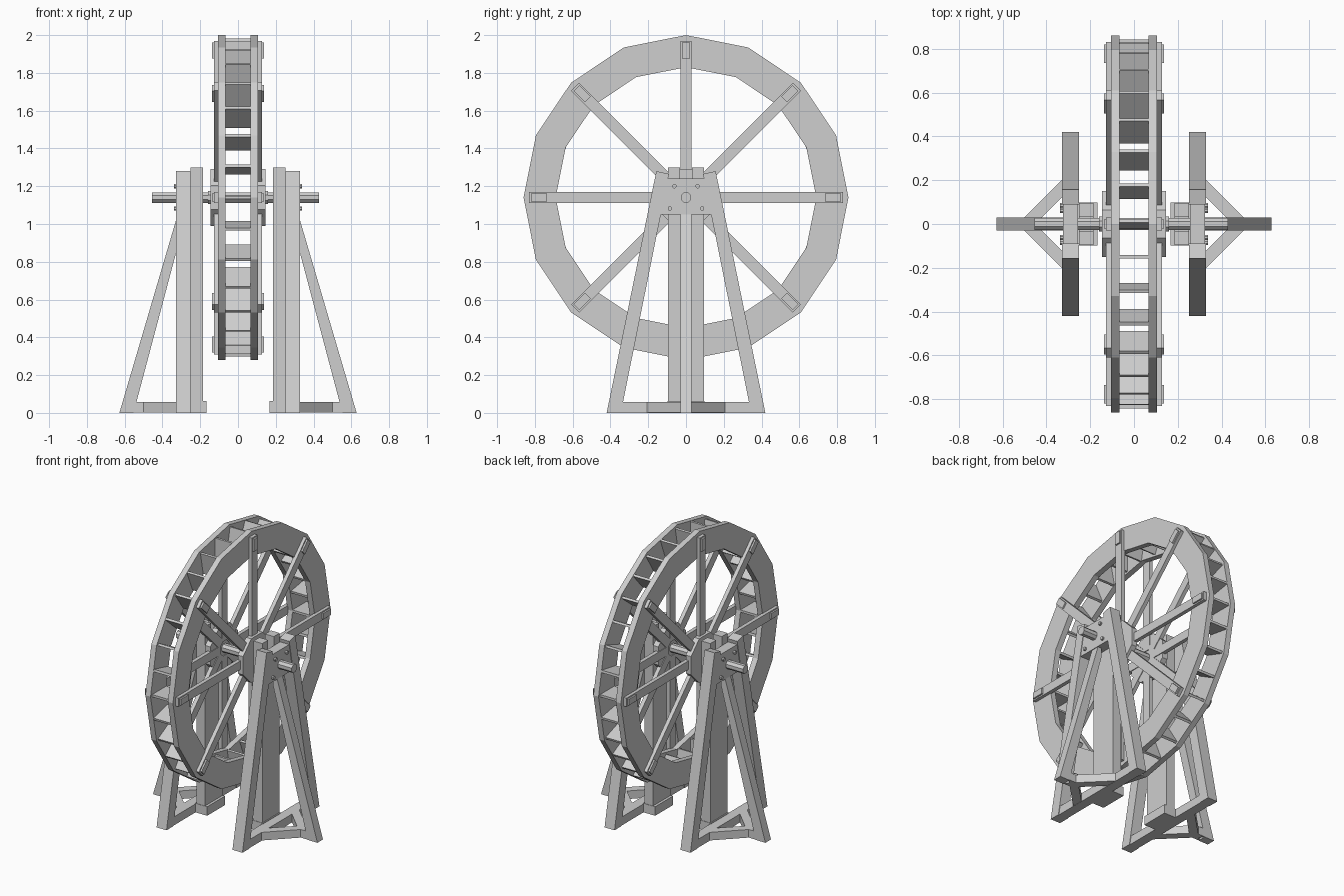
import bpy
import bmesh
from math import pi, sin, cos, atan2
from mathutils import Vector, Matrix

if "Cube" in bpy.data.objects:
    bpy.data.objects.remove(bpy.data.objects["Cube"])

wood = bpy.data.materials.new("pale grey wood")
wood.use_nodes = True
colour = (0.62, 0.62, 0.62, 1)
wood.diffuse_color = colour
wood.node_tree.nodes["Principled BSDF"].inputs["Base Color"].default_value = colour

HUB = Vector((0, 0, 1.14))


def finish(name, bm):
    bmesh.ops.recalc_face_normals(bm, faces=bm.faces)
    mesh = bpy.data.meshes.new(name)
    bm.to_mesh(mesh)
    bm.free()
    mesh.materials.append(wood)
    obj = bpy.data.objects.new(name, mesh)
    bpy.context.collection.objects.link(obj)
    return obj


def prism(name, outline, axis, a, b):
    """Extrude a flat outline along x, y or z from a to b."""
    def place(p, d):
        c = list(p)
        c.insert("xyz".index(axis), d)
        return c
    bm = bmesh.new()
    face = bm.faces.new([bm.verts.new(place(p, a)) for p in outline])
    grown = bmesh.ops.extrude_face_region(bm, geom=[face])["geom"]
    shift = Vector(place((0, 0), b - a))
    bmesh.ops.translate(bm, vec=shift,
                        verts=[v for v in grown if isinstance(v, bmesh.types.BMVert)])
    return finish(name, bm)


def box(name, x, y, z):
    return prism(name, [(x[0], y[0]), (x[1], y[0]), (x[1], y[1]), (x[0], y[1])], "z", *z)


def rod(name, y, z, radius, sides, a, b):
    pts = [(y + radius * cos(2 * pi * (i + 0.5) / sides),
            z + radius * sin(2 * pi * (i + 0.5) / sides)) for i in range(sides)]
    return prism(name, pts, "x", a, b)


def spin(obj, angle):
    """Turn a part modelled around the origin and move it onto the wheel axis."""
    obj.data.transform(Matrix.Translation(HUB) @ Matrix.Rotation(angle, 4, "X"))


def ring(name, outer, inner, a, b, sides=16):
    bm = bmesh.new()
    loops = []
    for i in range(sides):
        t = 2 * pi * i / sides
        loops.append([bm.verts.new((x, r * sin(t), HUB.z + r * cos(t)))
                      for x, r in ((a, outer), (b, outer), (b, inner), (a, inner))])
    for i in range(sides):
        p, q = loops[i], loops[(i + 1) % sides]
        for k in range(4):
            m = (k + 1) % 4
            bm.faces.new((p[k], p[m], q[m], q[k]))
    return finish(name, bm)


# Paddles between the rims, leaning slightly off the radial direction
for i in range(32):
    t = 2 * pi * i / 32
    y, z = 0.765 * sin(t), 0.765 * cos(t)
    paddle = box("paddle", (-0.07, 0.07), (-0.008, 0.008), (-0.077, 0.077))
    lean = atan2(y + 0.15, z)
    paddle.data.transform(Matrix.Translation(HUB + Vector((0, y, z)))
                          @ Matrix.Rotation(-lean, 4, "X"))

# Axle
rod("axle", 0, HUB.z, 0.03, 8, -0.455, 0.43)

for s, side in ((1, "left"), (-1, "right")):
    def span(a, b):
        return (s * a, s * b)

    # Wheel side: rim, spokes with pegs, hub plate
    ring(side + "_rim", 0.86, 0.69, *span(0.066, 0.105))
    for i in range(8):
        spoke = box(side + "_spoke", span(0.1, 0.127), (-0.03, 0.03), (0.05, 0.83))
        peg = box(side + "_peg", span(0.12, 0.138), (-0.021, 0.021), (0.735, 0.82))
        for part in (spoke, peg):
            spin(part, i * pi / 4)
    rod(side + "_hub_plate", 0, HUB.z, 0.164, 8, *span(0.105, 0.145))
    rod(side + "_axle_collar", 0, HUB.z, 0.038, 8, *span(0.145, 0.16))

    # Bearing post, slotted at the top for the axle
    prism(side + "_post", [(-0.095, 0), (0.095, 0), (0.095, 1.3), (0.031, 1.3),
                           (0.031, 1.11), (-0.031, 1.11), (-0.031, 1.3), (-0.095, 1.3)],
          "x", *span(0.185, 0.252))
    box(side + "_post_foot", span(0.167, 0.26), (-0.098, 0.098), (0, 0.062))

    # A-frame legs with sole beam
    for f, end in ((-1, "front"), (1, "back")):
        prism(f"{side}_{end}_leg", [(f * 0.42, 0), (f * 0.345, 0),
                                    (f * 0.09, 1.265), (f * 0.157, 1.28)],
              "x", *span(0.252, 0.328))
        # Floor brace running out to the strut
        prism(f"{side}_{end}_floor_brace", [(s * 0.29, f * 0.16), (s * 0.29, f * 0.24),
                                            (s * 0.56, f * -0.03), (s * 0.48, f * -0.03)],
              "z", 0.002, 0.058)
    box(side + "_sole_beam", span(0.256, 0.324), (-0.37, 0.37), (0, 0.058))

    # Bearing plate between the legs, with bolts
    prism(side + "_bearing_plate", [(-0.145, 1.05), (0.145, 1.05), (0.105, 1.24), (-0.105, 1.24)],
          "x", *span(0.255, 0.324))
    for y, z in ((0.062, 1.2), (0.085, 1.082)):
        for f in (-1, 1):
            rod(side + "_bolt", f * y, z, 0.012, 8, *span(0.32, 0.338))

    # Outward leaning strut
    prism(side + "_strut", [(s * 0.628, 0), (s * 0.553, 0), (s * 0.29, 0.99), (s * 0.29, 1.15)],
          "y", -0.03, 0.03)
